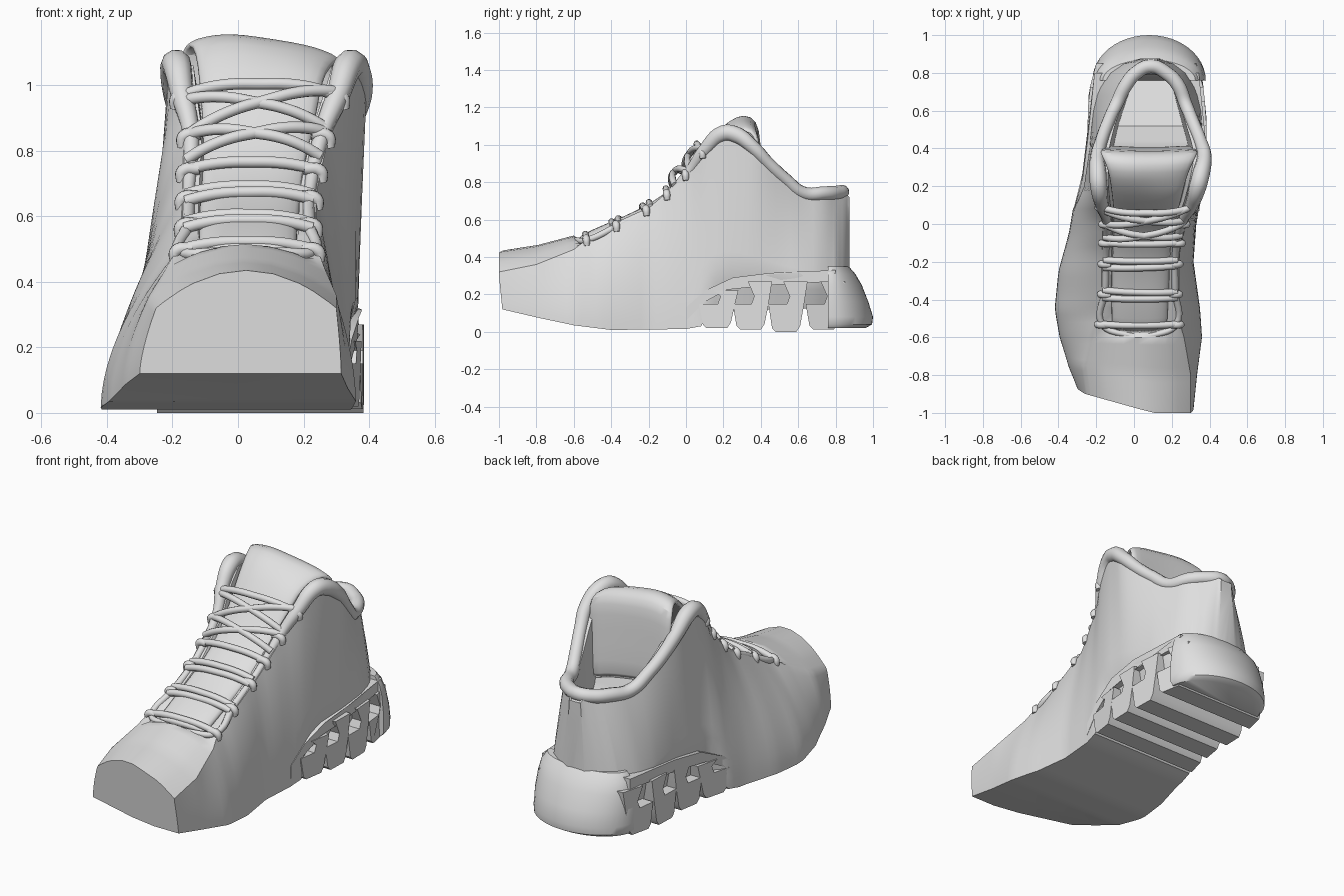
import bpy, bmesh, math

if "Cube" in bpy.data.objects:
    bpy.data.objects.remove(bpy.data.objects["Cube"])

grey = bpy.data.materials.new("plain grey")
grey.diffuse_color = (0.75, 0.75, 0.75, 1)
grey.use_nodes = True
grey.node_tree.nodes["Principled BSDF"].inputs["Base Color"].default_value = grey.diffuse_color


def lerp(a, b, t):
    return a + (b - a) * t


def curve(*knots):
    """Piecewise linear function through (y, value) knots."""
    def f(y):
        if y <= knots[0][0]:
            return knots[0][1]
        for (a, va), (b, vb) in zip(knots, knots[1:]):
            if y <= b:
                return lerp(va, vb, (y - a) / (b - a))
        return knots[-1][1]
    return f


def finish(ob, angle=40):
    ob.data.materials.clear()
    ob.data.materials.append(grey)
    bpy.ops.object.select_all(action='DESELECT')
    ob.select_set(True)
    bpy.context.view_layer.objects.active = ob
    if ob.type == 'CURVE':
        bpy.ops.object.convert(target='MESH')
    bpy.ops.object.shade_smooth_by_angle(angle=math.radians(angle))
    return bpy.context.view_layer.objects.active


def loft(name, rings, closed=True, caps=True, angle=40):
    bm = bmesh.new()
    rows = [[bm.verts.new(p) for p in r] for r in rings]
    n = len(rows[0])
    for a, b in zip(rows, rows[1:]):
        for i in range(n if closed else n - 1):
            j = (i + 1) % n
            bm.faces.new((a[i], a[j], b[j], b[i]))
    if caps:
        bm.faces.new(rows[0])
        bm.faces.new(rows[-1])
    bmesh.ops.recalc_face_normals(bm, faces=bm.faces)
    me = bpy.data.meshes.new(name)
    bm.to_mesh(me)
    bm.free()
    ob = bpy.data.objects.new(name, me)
    bpy.context.collection.objects.link(ob)
    return finish(ob, angle)


def tube(name, pts, radius, cyclic=False):
    """Round cord through points (x, y, z, radius factor)."""
    cu = bpy.data.curves.new(name, 'CURVE')
    cu.dimensions = '3D'
    cu.bevel_depth, cu.bevel_resolution, cu.resolution_u = radius, 3, 6
    cu.use_fill_caps = True
    sp = cu.splines.new('BEZIER')
    sp.bezier_points.add(len(pts) - 1)
    for bp, p in zip(sp.bezier_points, pts):
        bp.co, bp.radius = p[:3], p[3]
        bp.handle_left_type = bp.handle_right_type = 'AUTO'
    sp.use_cyclic_u = cyclic
    ob = bpy.data.objects.new(name, cu)
    bpy.context.collection.objects.link(ob)
    return finish(ob)


# Shape of the upper along its length: base edges, top edges, heights
base_l = curve((-1, -.3), (-.85, -.345), (-.62, -.39), (-.45, -.42), (-.25, -.4), (-.05, -.345),
               (.1, -.32), (.2, -.275), (.4, -.24), (.6, -.235), (.7, -.215), (.8, -.15), (.85, -.07), (.875, .02))
base_r = curve((-1, .315), (-.8, .335), (-.6, .36), (-.45, .35), (-.2, .315), (0, .33), (.2, .36),
               (.6, .365), (.7, .345), (.8, .29), (.85, .22), (.875, .14))
top_l = curve((-1, -.25), (-.8, -.27), (-.6, -.22), (-.5, -.175), (-.15, -.17), (.02, -.165), (.1, -.19), (.22, -.21),
              (.35, -.215), (.42, -.2), (.52, -.165), (.63, -.115), (.74, -.06), (.81, .0), (.87, .05))
top_r = curve((-1, .3), (-.8, .3), (-.6, .265), (-.5, .235), (-.15, .24), (.02, .28), (.1, .325), (.22, .365),
              (.35, .395), (.42, .38), (.52, .34), (.63, .295), (.74, .25), (.81, .18), (.87, .12))
side_z = curve((-1, .32), (-.8, .36), (-.6, .44), (-.55, .48), (-.35, .575), (-.15, .68), (.02, .86),
               (.1, .97), (.2, 1.06), (.26, 1.06), (.36, .985), (.42, .92), (.52, .825), (.63, .74),
               (.74, .74), (.85, .745), (.875, .72))
mid_z = curve((-1, .435), (-.8, .465), (-.6, .515), (-.55, .48), (-.35, .55), (-.15, .65), (.02, .8),
              (.1, .87), (.22, .95), (.35, .93), (.40, .6), (.52, .42), (.76, .36), (.79, .7), (.81, .74), (.875, .72))
bottom_z = curve((-1, .12), (-.8, .075), (-.6, .035), (-.4, .01), (0, .015), (.08, .03), (.13, .11), (.875, .13))


def toe_y(x, y, z):
    """Slant the blunt toe back on the inner side and under the front."""
    return y + (.28 * max(0, .1 - x) + .1 * max(0, .3 - z)) * max(0, min(1, (-.6 - y) / .4))


power = curve((-1, 1.5), (-.5, 1.8), (0, 1.9), (.2, 1.3), (.5, 1.3), (.8, 1.6))


def section(y):
    zb, zs, zc = bottom_z(y), side_z(y), mid_z(y)
    bl, br, tl, tr = base_l(y), base_r(y), top_l(y), top_r(y)
    inset = .06 * max(0, min(1, (y - .1) * 12)) * min(1, (br - bl) * 2)
    side = []
    for i in range(13):
        t = i / 12
        side.append((t ** power(y), inset * max(0, 1 - t * 4), lerp(zb, zs, t)))
    pts = [(lerp(bl, tl, f) + d, z) for f, d, z in side]
    for u in (-.92, -.75, -.68, -.58, -.3, 0, .3, .58, .68, .75, .92):
        if y < -.58:
            z = lerp(zs, zc, 1 - u * u)
        else:
            z = zs if abs(u) > .7 else zc
        pts.append((lerp(tl, tr, (u + 1) / 2), z))
    pts += [(lerp(br, tr, f) - d, z) for f, d, z in reversed(side)]
    pts += [(lerp(br - inset, bl + inset, k / 4), zb) for k in (1, 2, 3)]
    return [(x, toe_y(x, y, z), z) for x, z in pts]


ys = [-1 + .04 * i for i in range(45)] + [.78, .79, .8, .82, .835, .85, .86, .868, .875]
loft("shoe_upper", [section(y) for y in sorted(set(ys))])

# Padded collar running down into the lace edges and round the throat
rim = [(-.53, .45), (-.35, .5), (-.15, .5), (.02, .7), (.1, .95), (.2, 1.2), (.27, 1.2), (.36, 1),
       (.44, .9), (.53, .9), (.63, .95), (.74, 1), (.8, 1)]
left = [(top_l(y) + .02, y, side_z(y), r) for y, r in rim]
right = [(top_r(y) - .02, y, side_z(y), r) for y, r in reversed(rim)]
tube("collar_roll", left + [(.09, .835, .748, 1)] + right + [(.14, -.58, .49, .4), (-.07, -.58, .49, .4)],
     .038, cyclic=True)

# Tongue: y, z, left edge, right edge
tongue_rows = [(-.58, .47, -.12, .18), (-.42, .54, -.12, .18), (-.25, .61, -.12, .19), (-.1, .7, -.11, .2),
               (0, .8, -.11, .22), (.08, .91, -.11, .24), (.16, 1.02, -.12, .26), (.24, 1.1, -.13, .28),
               (.31, 1.13, -.15, .31), (.365, 1.1, -.18, .34), (.375, 1.02, -.18, .34), (.385, .85, -.17, .33),
               (.4, .65, -.15, .31)]
rows = []
for y, z, a, b in tongue_rows:
    row = []
    for i in range(9):
        u = i / 4 - 1
        drop = .035 * (u + .4) if y > .2 and u > -.4 else 0
        row.append((lerp(a, b, i / 8), y + .01 * u * u, z + .025 * (1 - u ** 4) - drop))
    rows.append(row)
tongue = loft("tongue", rows, closed=False, caps=False, angle=60)
m = tongue.modifiers.new("thickness", 'SOLIDIFY')
m.thickness, m.offset = .03, 0
m = tongue.modifiers.new("smooth", 'SUBSURF')
m.levels = m.render_levels = 1

# Laces: straight bars low down, crossing pairs higher up
lace_ends = [(-.53, -.53), (-.39, -.39), (-.35, -.36), (-.23, -.22), (-.19, -.19), (-.1, -.1),
             (-.07, .01), (0, -.06), (.0, .1), (.08, .02), (.09, .09)]
for k, (yl, yr) in enumerate(lace_ends):
    upper = yl + yr > -.15
    lift = .03 if upper else .015
    pts = []
    for u in (0, .12, .3, .5, .7, .88, 1):
        y = lerp(yl, yr, u)
        x = lerp(top_l(yl) + .01, top_r(yr) - .01, u)
        z = lerp(side_z(yl), side_z(yr), u) + .008
        h = lift * min(1, 5 * u, 5 * (1 - u)) + .01 * math.sin(math.pi * u)
        pts.append((x, y - h * (.8 if upper else .3), z + h, 1))
    tube("lace_%d" % (k + 1), pts, .018)

# Lace loops at each lace end
for k, y in enumerate((-.53, -.37, -.21, -.1, 0, .09)):
    for side, edge, s in (("left", top_l, -1), ("right", top_r, 1)):
        x, z = edge(y), side_z(y)
        tube("lace_loop_%s_%d" % (side, k + 1),
             [(x + s * .005, y, z - .03, .8), (x, y - .003, z + .005, 1),
              (x - s * .05, y - .006, z + .012, .9)], .02)

# Heel sole outline, slightly wider than the upper
sole_l = curve((0, -.335), (.1, -.315), (.25, -.275), (.4, -.25), (.7, -.24), (.85, -.2))
sole_r = curve((0, .335), (.1, .35), (.3, .38), (.55, .385), (.75, .365), (.85, .33))


def across(name, profile, grow=0):
    """Side profile of (y, z) points spanning the width of the sole."""
    rings = []
    for k in range(5):
        rings.append([(lerp(sole_l(y) - grow, sole_r(y) + grow, k / 4), y, z) for y, z in profile])
    return loft(name, rings, angle=30)


# Midsole rail above the open lugs
across("midsole_rail", [(.0, .06), (.1, .16), (.22, .225), (.45, .25), (.8, .27),
                        (.8, .33), (.45, .315), (.25, .29), (.1, .22), (.0, .13)], -.004)

# Open lugs: ground block with a raked strut up to the rail
for k, (b, z) in enumerate(((.09, .02), (.27, .012), (.46, 0), (.66, .012))):
    top = .22 if k == 0 else .27
    across("sole_lug_%d" % (k + 1),
           [(b, z + .02), (b + .02, z), (b + .13, z), (b + .15, z + .03), (b + .17, .14), (b + .19, top),
            (b + .06, top), (b + .095, .19), (b + .08, .15), (b - .02, .15)])

# Flared heel cup
heel = []
for z, half, depth in ((.02, .285, .2), (.04, .3, .235), (.08, .3, .24), (.16, .3, .215),
                       (.25, .29, .18), (.31, .275, .145), (.35, .245, .11)):
    ring = []
    for i in range(25):
        a = math.pi * i / 24
        c, s = math.cos(a), math.sin(a)
        ring.append((.08 + half * c, .76 + depth * abs(s), z))
    heel.append(ring)
loft("heel_cup", heel, angle=45)
